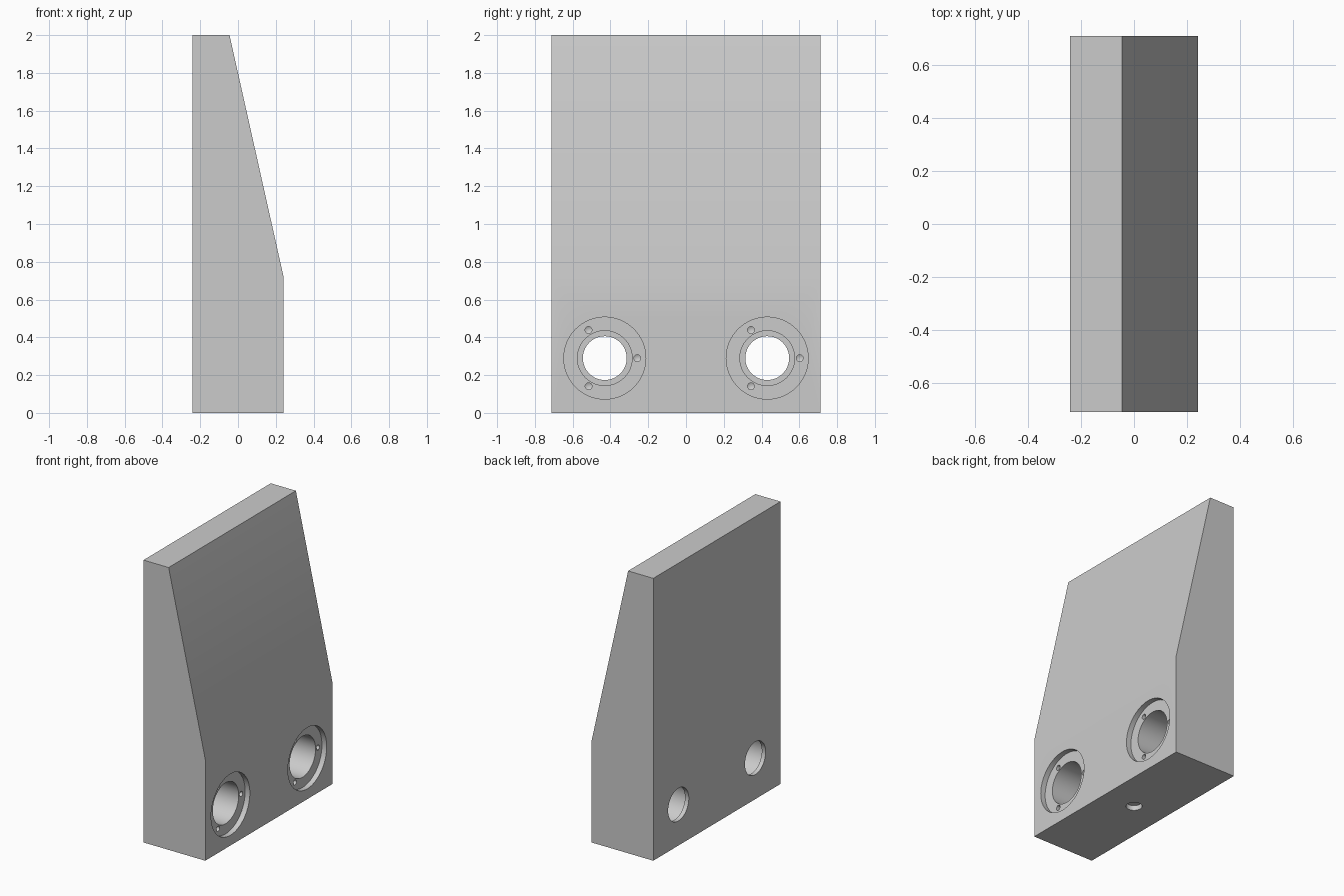
import bpy, bmesh, math
from mathutils import Matrix, Vector

cube = bpy.data.objects.get("Cube")
if cube:
    bpy.data.objects.remove(cube, do_unlink=True)

HALF_X, HALF_Y, HEIGHT = 0.242, 0.712, 2.0
BORE_Y, BORE_Z = 0.43, 0.29

grey = bpy.data.materials.new("plain grey")
grey.use_nodes = True
colour = (0.6, 0.6, 0.6, 1)
grey.diffuse_color = colour
grey.node_tree.nodes["Principled BSDF"].inputs["Base Color"].default_value = colour


def make_object(name, bm):
    bmesh.ops.recalc_face_normals(bm, faces=bm.faces)
    mesh = bpy.data.meshes.new(name)
    bm.to_mesh(mesh)
    bm.free()
    obj = bpy.data.objects.new(name, mesh)
    bpy.context.collection.objects.link(obj)
    return obj


def lathe(name, profile, matrix, steps=64):
    """Solid of revolution about local z from (radius, height) pairs."""
    bm = bmesh.new()
    verts = [bm.verts.new((r, 0, h)) for r, h in profile]
    edges = [bm.edges.new(pair) for pair in zip(verts, verts[1:])]
    bmesh.ops.spin(bm, geom=verts + edges, cent=(0, 0, 0), axis=(0, 0, 1),
                   angle=math.tau, steps=steps)
    bmesh.ops.remove_doubles(bm, verts=bm.verts, dist=0.0001)
    bm.transform(matrix)
    return make_object(name, bm)


def cut(body, cutter):
    cutter.hide_render = True
    mod = body.modifiers.new("cut", "BOOLEAN")
    mod.operation = "DIFFERENCE"
    mod.solver = "EXACT"
    mod.object = cutter
    bpy.context.view_layer.objects.active = body
    bpy.ops.object.modifier_apply(modifier=mod.name)
    bpy.data.objects.remove(cutter, do_unlink=True)


# Wedge-shaped block: side profile pushed along y
bm = bmesh.new()
profile = [(-HALF_X, 0), (HALF_X, 0), (HALF_X, 0.717), (-0.045, HEIGHT), (-HALF_X, HEIGHT)]
face = bm.faces.new([bm.verts.new((x, -HALF_Y, z)) for x, z in profile])
side = bmesh.ops.extrude_face_region(bm, geom=[face])
bmesh.ops.translate(bm, vec=(0, 2 * HALF_Y, 0),
                    verts=[v for v in side["geom"] if isinstance(v, bmesh.types.BMVert)])
block = make_object("bracket_block", bm)
block.data.materials.append(grey)

# Stepped bores: shallow flange recess, main bore, thin lip at the far face
along_x = Matrix.Rotation(math.pi / 2, 4, "Y")
recess = HALF_X - 0.037
lip = 0.03 - HALF_X
bore = [(0, 0.3), (0.217, 0.3), (0.217, recess), (0.145, recess),
        (0.145, lip), (0.116, lip), (0.116, -0.3), (0, -0.3)]
screw = [(0, 0.3), (0.018, 0.3), (0.018, 0.1), (0, 0.09)]
for y in (-BORE_Y, BORE_Y):
    centre = Vector((0, y, BORE_Z))
    cut(block, lathe("bore_cutter", bore, Matrix.Translation(centre) @ along_x))
    # Three screw holes in the recess floor
    for i in range(3):
        a = i * math.tau / 3
        spot = centre + Vector((0, math.cos(a), math.sin(a))) * 0.172
        cut(block, lathe("screw_cutter", screw, Matrix.Translation(spot) @ along_x, 24))

# Shallow locating hole in the underside
dowel = [(0, -0.1), (0.052, -0.1), (0.052, 0.035), (0, 0.035)]
cut(block, lathe("dowel_cutter", dowel, Matrix.Identity(4), 32))

# Smooth bore walls, sharp edges
bpy.ops.object.select_all(action="DESELECT")
block.select_set(True)
bpy.context.view_layer.objects.active = block
bpy.ops.object.shade_smooth_by_angle(angle=math.radians(30))
